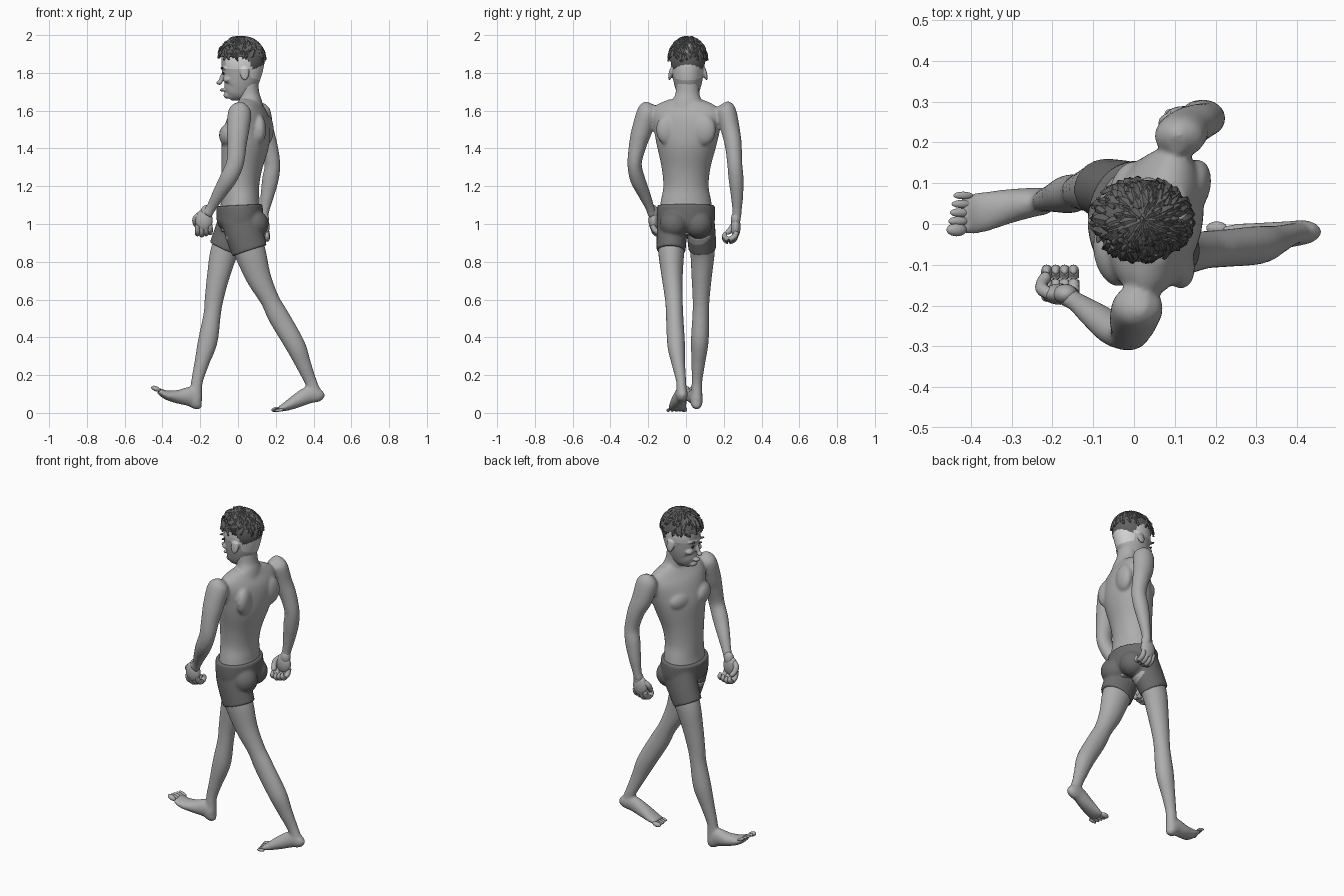
import bpy, bmesh, math, random
from mathutils import Vector, Matrix

cube = bpy.data.objects.get("Cube")
if cube:
    bpy.data.objects.remove(cube)
random.seed(4)


def material(name, grey):
    m = bpy.data.materials.new(name)
    m.use_nodes = True
    m.diffuse_color = (grey, grey, grey, 1)
    m.node_tree.nodes["Principled BSDF"].inputs["Base Color"].default_value = m.diffuse_color
    return m


SKIN = material("skin grey", 0.42)
SCALP = material("pale scalp", 0.65)
HAIR = material("dark hair", 0.12)
CLOTH = material("shorts grey", 0.15)
DARK = material("eye dark", 0.04)


def spline(rows, steps=5):
    """Smooth curve through the rows, every column interpolated alike."""
    out = []
    for i in range(len(rows) - 1):
        a, b, c, d = (rows[max(0, min(len(rows) - 1, i + k))] for k in (-1, 0, 1, 2))
        for s in range(steps):
            t = s / steps
            out.append([q + t / 2 * (r - p + t * (2 * p - 5 * q + 4 * r - w + t * (3 * (q - r) + w - p)))
                        for p, q, r, w in zip(a, b, c, d)])
    return out + [list(rows[-1])]


def loft(bm, rows, yaw=0, sides=24):
    """Oval tube; rows are x, y, z, radius to the front, radius to the side [, yaw]."""
    rows = spline(rows)
    pts = [Vector(r[:3]) for r in rows]
    rings = []
    for i, r in enumerate(rows):
        tan = (pts[min(i + 1, len(pts) - 1)] - pts[max(i - 1, 0)]).normalized()
        turn = math.radians(r[5] if len(r) > 5 else yaw)
        front = tan.cross(Vector((math.sin(turn), math.cos(turn), 0))).normalized()
        side = front.cross(tan)
        rings.append([bm.verts.new(pts[i] + front * r[3] * math.cos(a) + side * r[4] * math.sin(a))
                      for a in (math.tau * k / sides for k in range(sides))])
    for lo, hi in zip(rings, rings[1:]):
        for k in range(sides):
            n = (k + 1) % sides
            bm.faces.new((lo[k], lo[n], hi[n], hi[k]))
    bm.faces.new(rings[0][::-1])
    bm.faces.new(rings[-1])


def ball(bm, centre, radii, tilt=0, axis='Y'):
    m = Matrix.Translation(centre) @ Matrix.Rotation(math.radians(tilt), 4, axis) @ Matrix.Diagonal((*radii, 1))
    return bmesh.ops.create_uvsphere(bm, u_segments=24, v_segments=14, radius=1, matrix=m)["verts"]


def finish(name, bm, mats, voxel=0, relax=5):
    """Make the object; a voxel size fuses overlapping volumes into one skin."""
    bmesh.ops.recalc_face_normals(bm, faces=bm.faces)
    me = bpy.data.meshes.new(name)
    bm.to_mesh(me)
    bm.free()
    ob = bpy.data.objects.new(name, me)
    bpy.context.collection.objects.link(ob)
    if voxel:
        mod = ob.modifiers.new("fuse", 'REMESH')
        mod.mode, mod.voxel_size = 'VOXEL', voxel
        mod = ob.modifiers.new("relax", 'SMOOTH')
        mod.factor, mod.iterations = 0.5, relax
        fused = bpy.data.meshes.new_from_object(ob.evaluated_get(bpy.context.evaluated_depsgraph_get()))
        ob.modifiers.clear()
        ob.data = fused
    ob.data.materials.clear()
    for m in mats:
        ob.data.materials.append(m)
    for p in ob.data.polygons:
        p.use_smooth = True
        p.material_index = 0
    return ob


# Torso, neck, arms and legs fused into one body
FORWARD_LEG = [(-.01, .075, .97, .085, .075), (-.07, .087, .86, .075, .066), (-.105, .083, .72, .06, .054),
               (-.127, .08, .6, .05, .045), (-.137, .078, .52, .046, .044), (-.16, .073, .38, .052, .047),
               (-.193, .065, .26, .039, .036), (-.218, .058, .16, .031, .028), (-.222, .057, .07, .033, .03)]
TRAILING_LEG = [(.01, -.072, .97, .09, .075), (.06, -.078, .86, .085, .07), (.108, -.073, .72, .067, .056),
                (.168, -.064, .6, .051, .047), (.215, -.06, .51, .056, .046), (.302, -.052, .36, .053, .047),
                (.345, -.04, .26, .042, .036), (.383, -.026, .17, .033, .027), (.41, -.022, .1, .034, .027)]
FORWARD_ARM = [(.015, -.185, 1.637, .02, .03), (.01, -.2, 1.6, .06, .055), (0, -.232, 1.5, .06, .055),
               (-.006, -.255, 1.42, .052, .047), (-.016, -.272, 1.32, .047, .038), (-.052, -.257, 1.24, .046, .04),
               (-.1, -.222, 1.16, .036, .033), (-.14, -.192, 1.09, .027, .024), (-.165, -.178, 1.05, .03, .025)]
REAR_ARM = [(.105, .195, 1.637, .02, .03), (.11, .212, 1.6, .06, .052), (.13, .235, 1.5, .059, .05),
            (.16, .25, 1.42, .049, .045), (.182, .258, 1.32, .042, .04), (.172, .265, 1.24, .044, .04),
            (.155, .27, 1.15, .036, .033), (.14, .27, 1.07, .026, .025), (.13, .266, 1.02, .028, .024)]
FORWARD_FOOT = [(-.192, .057, .05, .018, .015), (-.215, .056, .052, .037, .031), (-.25, .053, .085, .052, .036),
                (-.315, .042, .085, .037, .043), (-.38, .027, .095, .024, .05), (-.42, .022, .118, .015, .047)]
TRAILING_FOOT = [(.447, -.02, .115, .02, .015), (.425, -.02, .1, .04, .029), (.375, -.026, .095, .046, .033),
                 (.31, -.038, .063, .037, .042), (.25, -.046, .032, .023, .047), (.215, -.048, .02, .013, .045)]
body = bmesh.new()
loft(body, [(0, 0, .95, .09, .12, -6), (.01, 0, 1.05, .108, .14, -6), (.012, 0, 1.12, .102, .134, -4),
            (.012, 0, 1.2, .1, .12, 0), (.02, 0, 1.3, .108, .13, 6), (.038, .002, 1.42, .124, .16, 12),
            (.05, .004, 1.5, .118, .178, 14), (.06, .005, 1.57, .1, .19, 14), (.066, .006, 1.62, .072, .17, 14),
            (.072, .006, 1.655, .05, .1, 14)], sides=40)
loft(body, [(.08, .006, 1.58, .06, .1), (.068, .006, 1.64, .06, .085), (.057, .008, 1.69, .056, .064),
            (.045, .01, 1.79, .06, .06)])
for rows in (FORWARD_LEG, TRAILING_LEG, FORWARD_ARM, REAR_ARM, FORWARD_FOOT, TRAILING_FOOT):
    loft(body, rows)
for s in (-1, 1):
    ball(body, (-.035 + s * .018, s * .075, 1.47), (.045, .08, .06), s * -14, 'Z')  # chest
    ball(body, (.125 + s * .02, s * .09, 1.5), (.042, .07, .085), s * -14, 'Z')     # shoulder blade
finish("body", body, [SKIN], .0075, 7)

# Shorts
shorts = bmesh.new()
loft(shorts, [(.005, 0, .955, .085, .11), (.008, 0, 1.0, .118, .148), (.01, 0, 1.05, .123, .155),
              (.008, 0, 1.1, .121, .153)], yaw=-5, sides=40)
loft(shorts, [(0, .07, 1.03, .1, .08), (-.035, .08, .95, .093, .077), (-.073, .087, .868, .084, .074)])
loft(shorts, [(.01, -.07, 1.03, .1, .08), (.032, -.075, .95, .1, .08), (.062, -.079, .858, .096, .077)])
for s in (-1, 1):
    ball(shorts, (.075 - s * .012, s * .065, 1.0), (.075, .075, .075))
finish("shorts", shorts, [CLOTH], .007, 4)

# Toes, the big one on the inner side
toes = bmesh.new()
for tip, rise, inner in (((-.435, .022, .128), 22, -1), ((.203, -.046, .018), -8, 1)):
    for k in range(5):
        size = .017 if k == 0 else .0125 - k * .0007
        spot = Vector(tip) + Vector((.004 * k, inner * (.036 - .021 * k), -.001 * k))
        ball(toes, spot, (.026, size * .95, size * .8), rise)
finish("toes", toes, [SKIN])


# Loosely curled hands
def hand(name, palm, inward):
    bm = bmesh.new()
    c = Vector(palm)

    def chain(points, r):
        loft(bm, [(*(c + Vector((x, inward * y, z))), r * w, r * w)
                  for (x, y, z), w in zip(points, (1, 1.1, 1, .95, .35))], sides=12)
    ball(bm, c, (.046, .026, .058))
    ball(bm, c + Vector((.012, 0, .04)), (.03, .025, .04))
    for k in range(4):
        x = -.034 + .022 * k
        drop = .006 * abs(k - 1)
        chain([(x, -.006, -.025), (x, .008, -.065 + drop), (x, .04, -.078 + drop),
               (x, .06, -.06 + drop), (x, .052, -.04 + drop)], .0135)
    chain([(-.025, 0, .03), (-.045, .012, .008), (-.045, .028, -.015), (-.036, .042, -.03),
           (-.03, .047, -.038)], .0145)
    finish(name, bm, [SKIN])


hand("forward_hand", (-.18, -.172, 1.02), 1)
hand("rear_hand", (.122, .263, .985), -1)

# Head with nose, lips, chin and ears
MID = .01
head = bmesh.new()
loft(head, [(x, MID, z, rx, ry) for x, z, rx, ry in (
    (-.045, 1.663, .018, .022), (-.025, 1.69, .06, .05), (-.002, 1.72, .084, .066), (.012, 1.76, .097, .077),
    (.02, 1.8, .106, .083), (.025, 1.85, .113, .089), (.026, 1.9, .111, .086), (.026, 1.94, .095, .073),
    (.026, 1.97, .05, .04))], sides=40)
ball(head, (-.087, MID, 1.77), (.012, .011, .036), 18)
ball(head, (-.099, MID, 1.748), (.015, .016, .011))
ball(head, (-.082, MID, 1.709), (.014, .024, .009))
ball(head, (-.055, MID, 1.681), (.022, .028, .018))
ball(head, (-.062, MID, 1.826), (.03, .058, .013))
for s in (-1, 1):
    ball(head, (.035, MID + s * .09, 1.8), (.024, .011, .04), s * 14, 'X')
    ball(head, (-.055, MID + s * .04, 1.765), (.025, .025, .018))
skull = finish("head", head, [SKIN, SCALP], .0045, 3)
for p in skull.data.polygons:
    x, y, z = p.center
    side = abs(y - MID)
    if z > 1.795 - .3 * x and side < .094 and (x > -.02 or side > .052) and not (x < .065 and z < 1.82):
        p.material_index = 1

# Eyes and brows
eyes = bmesh.new()
brows = bmesh.new()
for s in (-1, 1):
    ball(eyes, (-.077, MID + s * .034, 1.797), (.006, .015, .006), s * 20, 'Z')
    ball(brows, (-.082, MID + s * .036, 1.826), (.008, .022, .005), s * 22, 'Z')
finish("eyes", eyes, [DARK])
finish("eyebrows", brows, [HAIR])


# Hair cap with a hairline that drops behind the ears
def hairline(x):
    t = max(0, min(1, (x - .03) / .06))
    return 1.875 - .085 * t * t * (3 - 2 * t)


CROWN = Vector((.022, MID, 1.872))
cap = bmesh.new()
ball(cap, CROWN, (.12, .1, .115))
bmesh.ops.subdivide_edges(cap, edges=cap.edges, cuts=1, use_grid_fill=True)
low = [v for v in cap.verts if v.co.z < hairline(v.co.x)]
bmesh.ops.delete(cap, geom=low, context='VERTS')
finish("hair_cap", cap, [HAIR])


# Tapered locks laid from the crown outwards
def scalp_point(around, down, lift):
    k = 1 + lift
    return CROWN + Vector((.12 * k * math.sin(down) * math.cos(around),
                           .1 * k * math.sin(down) * math.sin(around), .115 * k * math.cos(down)))


locks = bmesh.new()
for i in range(230):
    around = random.uniform(0, math.tau)
    down = random.uniform(0, 1.35)
    front = max(0, -math.cos(around))
    length = random.uniform(.25, .45)
    swirl = random.uniform(-.25, .25)
    width = random.uniform(.009, .015)
    rows = []
    for t, w in ((0, .7), (.4, 1), (.75, .8), (1, .15)):
        lift = .02 + .05 * t * (.35 + front * random.uniform(.4, 1.6))
        p = scalp_point(around + swirl * t, down + length * t, lift)
        p.z = min(p.z, 1.998)
        rows.append((p, w * width))
    if rows[-1][0].z < hairline(rows[-1][0].x) - .015:
        continue
    out = (rows[1][0] - CROWN).normalized()
    across = (rows[-1][0] - rows[0][0]).cross(out).normalized()
    pairs = [[locks.verts.new(p + across * w), locks.verts.new(p + out * .005), locks.verts.new(p - across * w),
              locks.verts.new(p - out * .006)] for p, w in rows]
    for a, b in zip(pairs, pairs[1:]):
        for k in range(4):
            locks.faces.new((a[k], a[(k + 1) % 4], b[(k + 1) % 4], b[k]))
    locks.faces.new(pairs[0])
    locks.faces.new(pairs[-1])
hair = finish("hair_locks", locks, [HAIR])
for p in hair.data.polygons:
    p.use_smooth = False
